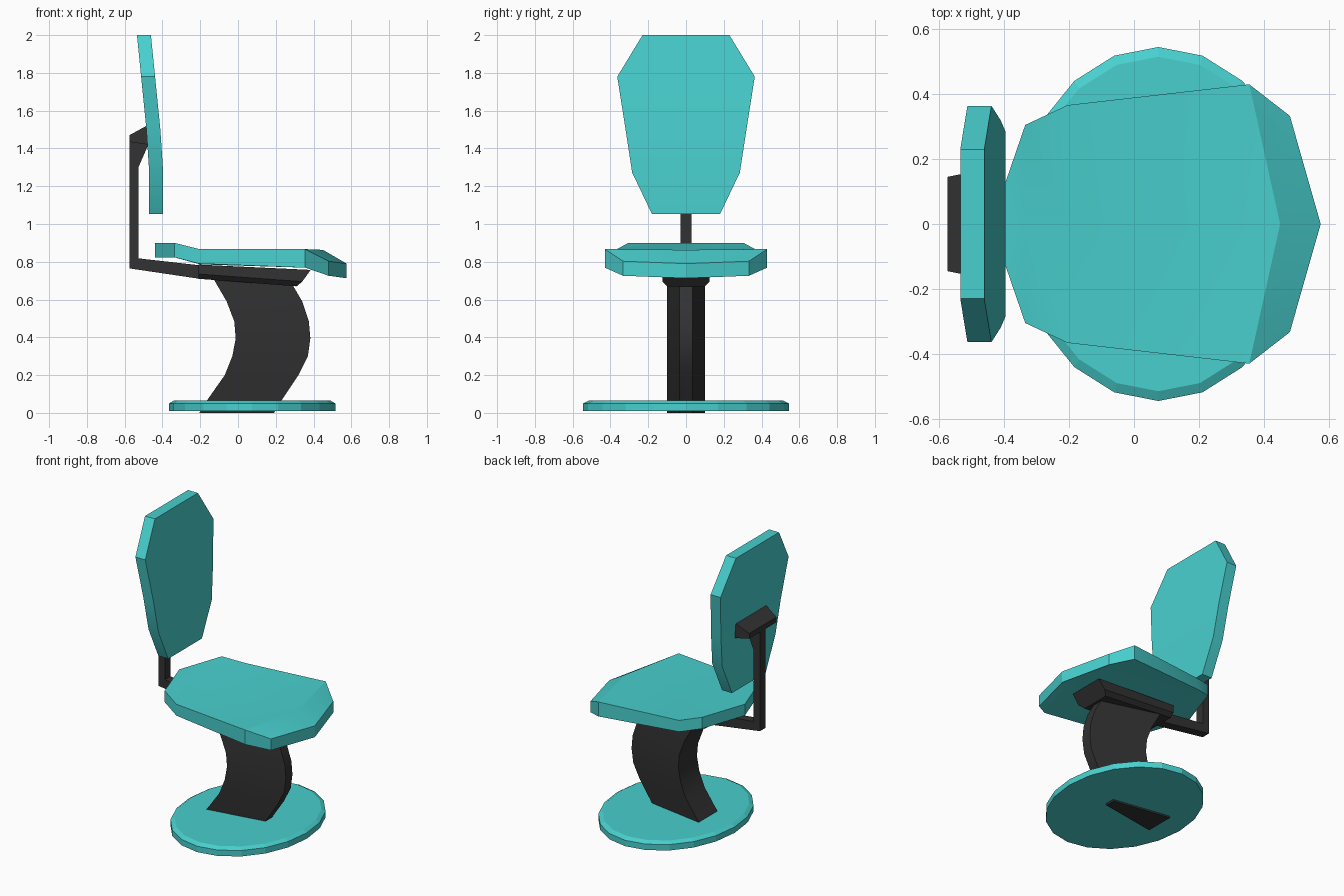
import bpy, bmesh, math

old = bpy.data.objects.get("Cube")
if old:
    bpy.data.objects.remove(old)


def material(name, rgb):
    m = bpy.data.materials.new(name)
    m.use_nodes = True
    m.diffuse_color = (*rgb, 1)
    m.node_tree.nodes["Principled BSDF"].inputs["Base Color"].default_value = (*rgb, 1)
    return m


TEAL = material("teal", (0.065, 0.63, 0.62))
BLACK = material("charcoal", (0.032, 0.032, 0.032))


def finish(name, bm, mat, smooth=False):
    bmesh.ops.remove_doubles(bm, verts=bm.verts, dist=0.0005)
    bmesh.ops.recalc_face_normals(bm, faces=bm.faces)
    mesh = bpy.data.meshes.new(name)
    bm.to_mesh(mesh)
    bm.free()
    mesh.materials.append(mat)
    ob = bpy.data.objects.new(name, mesh)
    bpy.context.collection.objects.link(ob)
    if smooth:
        bpy.ops.object.select_all(action='DESELECT')
        ob.select_set(True)
        bpy.context.view_layer.objects.active = ob
        bpy.ops.object.shade_smooth_by_angle(angle=math.radians(30))
    return ob


def loft(name, rings, mat, smooth=False):
    """Join rings of equal point count and cap both ends."""
    bm = bmesh.new()
    rows = [[bm.verts.new(p) for p in ring] for ring in rings]
    n = len(rows[0])
    for a, b in zip(rows, rows[1:]):
        for i in range(n):
            j = (i + 1) % n
            bm.faces.new((a[i], a[j], b[j], b[i]))
    bm.faces.new(rows[0])
    bm.faces.new(rows[-1])
    return finish(name, bm, mat, smooth)


def slab(name, profile, half, mat):
    """Extrude an xz profile across y."""
    return loft(name, [[(x, s * half, z) for x, z in profile] for s in (-1, 1)], mat)


# Oval base with a chamfered rim
def oval(z, scale):
    steps = [math.tau * i / 20 for i in range(20)]
    return [(0.075 + 0.44 * scale * math.cos(a), 0.545 * scale * math.sin(a), z) for a in steps]


loft("base", [oval(0.01, 1), oval(0.05, 1), oval(0.065, 0.945)], TEAL)

# Curved pedestal, narrower at its front edge
curve = [(-0.205, 0.19, 0), (-0.165, 0.23, 0.065), (-0.07, 0.32, 0.2), (-0.03, 0.37, 0.3),
         (-0.012, 0.383, 0.395), (-0.02, 0.375, 0.485), (-0.06, 0.34, 0.59), (-0.13, 0.27, 0.71)]
loft("pedestal", [[(b, -0.1, z), (f, -0.035, z), (f, 0.035, z), (b, 0.1, z)]
                  for b, f, z in curve], BLACK, True)

# Support plate under the seat, with bevelled lower sides
plate = [(-0.21, 0.71, 0.735, 0.785), (0.31, 0.67, 0.695, 0.757)]
loft("seat_support", [[(x, -0.1, low), (x, 0.1, low), (x + t, 0.125, mid), (x + 2.5 * t, 0.125, top),
                       (x + 2.5 * t, -0.125, top), (x + t, -0.125, mid)]
                      for (x, low, mid, top), t in zip(plate, (0, 0.03))], BLACK)

# Bent arm carrying the backrest
slab("back_arm", [(-0.19, 0.708), (-0.575, 0.765), (-0.575, 1.46), (-0.48, 1.46), (-0.475, 1.42),
                  (-0.527, 1.3), (-0.527, 0.818), (-0.19, 0.78)], 0.03, BLACK)

# Flared mounting head behind the backrest
loft("back_mount", [[(-0.575, s * 0.145, 1.435), (-0.575, s * 0.145, 1.47),
                     (-0.475, s * 0.165, 1.525), (-0.475, s * 0.165, 1.42)]
                    for s in (-1, 1)], BLACK)

# Gently curved backrest: rear x, half width, height
rows = [(-0.47, 0.18, 1.052), (-0.47, 0.285, 1.272), (-0.485, 0.32, 1.5),
        (-0.513, 0.364, 1.78), (-0.535, 0.23, 2.0)]
loft("backrest", [[(x, -w, z), (x, w, z), (x + 0.074, w, z), (x + 0.074, -w, z)]
                  for x, w, z in rows], TEAL, True)


# Faceted seat cushion: one half of the top, mirrored, then given depth
def seat():
    bm = bmesh.new()
    back, front = (-0.44, 0, 0.9), (0.575, 0, 0.79)
    mids = [(-0.335, 0, 0.9), (-0.2, 0, 0.863), (0.45, 0, 0.863)]
    rim = [(-0.335, 0.305, 0.9), (-0.205, 0.366, 0.867), (0.355, 0.43, 0.867), (0.48, 0.333, 0.803)]
    patches = [(back, mids[0], rim[0]), (rim[0], mids[0], mids[1], rim[1]),
               (rim[1], mids[1], mids[2], rim[2]), (rim[2], mids[2], rim[3]),
               (rim[3], mids[2], front)]
    for side in (1, -1):
        for patch in patches:
            pts = patch[::side]
            bm.faces.new([bm.verts.new((x, side * y, z)) for x, y, z in pts])
    bmesh.ops.remove_doubles(bm, verts=bm.verts, dist=0.0005)
    top = list(bm.faces)
    copy = bmesh.ops.duplicate(bm, geom=list(bm.verts) + list(bm.edges) + top)
    twin = copy["vert_map"]
    lower = [v for v in copy["geom"] if isinstance(v, bmesh.types.BMVert)]
    border = [e.verts[:] for f in top for e in f.edges if e.is_boundary]
    for a, b in border:
        bm.faces.new((a, b, twin[b], twin[a]))
    for v in lower:
        v.co.z -= 0.098 if abs(v.co.y) > 0.4 else 0.077
    finish("seat", bm, TEAL, True)


seat()
